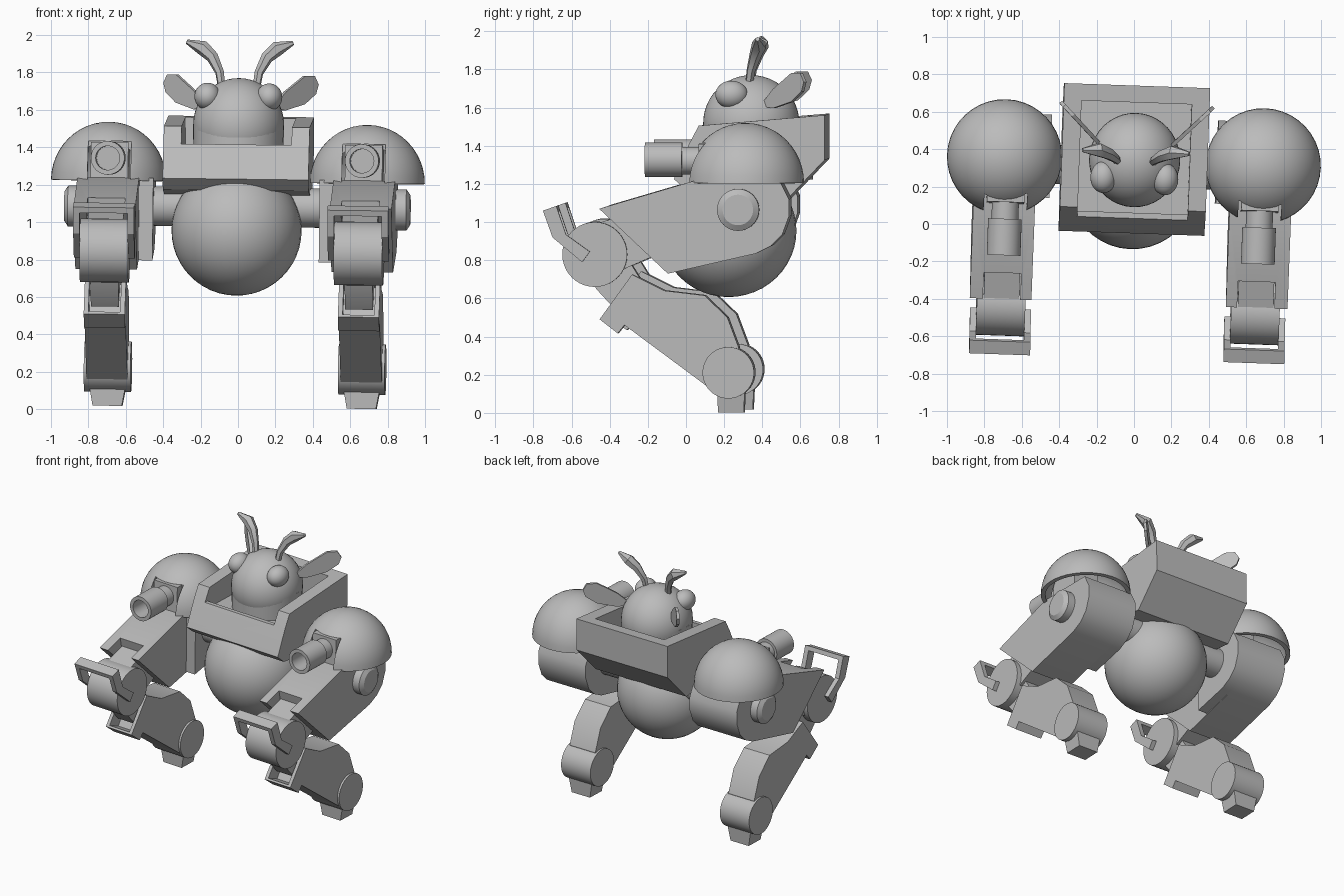
import bpy, bmesh, math
from mathutils import Matrix, Vector

cube = bpy.data.objects.get("Cube")
if cube:
    bpy.data.objects.remove(cube, do_unlink=True)

grey = bpy.data.materials.new("plain grey")
grey.use_nodes = True
grey.diffuse_color = (0.5, 0.5, 0.5, 1)
grey.node_tree.nodes["Principled BSDF"].inputs["Base Color"].default_value = (0.5, 0.5, 0.5, 1)

parts = []
LEG = (0, 0.024, 0.01)


def finish(name, bm, loc=(0, 0, 0)):
    bmesh.ops.recalc_face_normals(bm, faces=bm.faces)
    mesh = bpy.data.meshes.new(name)
    bm.to_mesh(mesh)
    bm.free()
    mesh.materials.append(grey)
    ob = bpy.data.objects.new(name, mesh)
    ob.location = loc
    bpy.context.collection.objects.link(ob)
    parts.append(ob)
    return ob


def prism(name, pts, x0, x1, loc=(0, 0, 0)):
    """Side profile in (y, z) extruded from x0 to x1."""
    bm = bmesh.new()
    face = bm.faces.new([bm.verts.new((x0, y, z)) for y, z in pts])
    new = bmesh.ops.extrude_face_region(bm, geom=[face])["geom"]
    bmesh.ops.translate(bm, vec=(x1 - x0, 0, 0), verts=[v for v in new if isinstance(v, bmesh.types.BMVert)])
    return finish(name, bm, loc)


def rod(name, a, b, r1, r2=None, loc=(0, 0, 0), sides=40):
    """Cylinder or cone between two points."""
    a, b = Vector(a), Vector(b)
    d = b - a
    m = Matrix.Translation((a + b) / 2) @ d.to_track_quat("Z", "Y").to_matrix().to_4x4()
    bm = bmesh.new()
    bmesh.ops.create_cone(bm, cap_ends=True, segments=sides, radius1=r1,
                          radius2=r1 if r2 is None else r2, depth=d.length, matrix=m)
    return finish(name, bm, loc)


def ball(name, centre, size, half=False, loc=(0, 0, 0)):
    bm = bmesh.new()
    bmesh.ops.create_uvsphere(bm, u_segments=40, v_segments=24, radius=1)
    if half:
        bmesh.ops.delete(bm, geom=[v for v in bm.verts if v.co.z < -0.01], context="VERTS")
    bmesh.ops.transform(bm, matrix=Matrix.Translation(centre) @ Matrix.Diagonal((*size, 1)), verts=bm.verts)
    return finish(name, bm, loc)


def select(obs):
    bpy.ops.object.select_all(action="DESELECT")
    for o in obs:
        o.select_set(True)
    bpy.context.view_layer.objects.active = obs[0]


def modify(ob, kind, **settings):
    mod = ob.modifiers.new("mod", kind)
    for k, v in settings.items():
        setattr(mod, k, v)
    select([ob])
    bpy.ops.object.modifier_apply(modifier=mod.name)


def cut(ob, cutter):
    cutter.hide_render = True
    bpy.context.view_layer.update()
    modify(ob, "BOOLEAN", object=cutter, operation="DIFFERENCE", solver="EXACT")
    parts.remove(cutter)
    bpy.data.objects.remove(cutter, do_unlink=True)


# Open cockpit tub, belly and head
tub = prism("cockpit_tub", [(-0.05, 1.23), (0.03, 1.415), (0.08, 1.51), (0.74, 1.565),
                            (0.74, 1.33), (0.53, 1.11), (0.02, 1.17)], -0.39, 0.39)
cut(tub, prism("tub_cutter", [(-0.2, 1.415), (0.06, 1.415), (0.06, 1.36), (0.65, 1.36),
                              (0.65, 1.8), (-0.2, 1.8)], -0.295, 0.295))
ball("belly", (0, 0.222, 0.955), (0.348, 0.357, 0.348))
ball("head", (0, 0.342, 1.52), (0.243, 0.252, 0.25))
rod("neck", (0, 0.342, 1.3), (0, 0.342, 1.52), 0.238, 0.244)

for s, side in ((1, "left"), (-1, "right")):
    # Eye, ear and antenna
    ball(side + "_eye", (s * 0.165, 0.245, 1.67), (0.07, 0.085, 0.073))
    bm = bmesh.new()
    leaf = [(0, 1.61), (0.1, 1.6), (0.24, 1.635), (0.32, 1.69), (0.338, 1.74),
            (0.31, 1.785), (0.24, 1.785), (0.1, 1.7)]
    bm.faces.new([bm.verts.new((s * (0.17 + t * 0.707), 0.4 + t * 0.707, z)) for t, z in leaf])
    modify(finish(side + "_ear", bm), "SOLIDIFY", thickness=0.02, offset=0)

    curve = bpy.data.curves.new(side + "_antenna", "CURVE")
    curve.dimensions = "3D"
    curve.bevel_depth = 1
    curve.bevel_resolution = 1
    curve.use_fill_caps = True
    path = [(0.09, 0.33, 1.7, 0.02), (0.105, 0.345, 1.8, 0.024), (0.145, 0.37, 1.88, 0.033),
            (0.2, 0.39, 1.93, 0.04), (0.285, 0.385, 1.962, 0.012)]
    spline = curve.splines.new("POLY")
    spline.points.add(len(path) - 1)
    for p, (x, y, z, r) in zip(spline.points, path):
        p.co = (s * x, y, z, 1)
        p.radius = r
    curve.materials.append(grey)
    antenna = bpy.data.objects.new(side + "_antenna", curve)
    bpy.context.collection.objects.link(antenna)
    select([antenna])
    bpy.ops.object.convert(target="MESH")
    parts.append(bpy.context.view_layer.objects.active)

    # Leg helpers: distances are measured outward from the leg centre
    def X(d):
        return s * (0.68 + d)

    def plate(name, pts, d0, d1):
        return prism(f"{side}_{name}", pts, X(d0), X(d1), LEG)

    def drum(name, y, z, d0, d1, r, r2=None):
        return rod(f"{side}_{name}", (X(d0), y, z), (X(d1), y, z), r, r2, LEG)

    # Thigh, with a slot at its front end, and hip joint
    hip = [(0.1, 1.22), (0.5, 1.21), (0.545, 1.12), (0.545, 1.03), (0.51, 0.935), (0.45, 0.875), (0.37, 0.835)]
    thigh = plate("thigh", [(-0.45, 1.07), (0.06, 1.22)] + hip[1:] + [(-0.09, 0.73)], -0.16, 0.17)
    cut(thigh, plate("thigh_cutter", [(-0.6, 0.6), (-0.6, 1.3), (-0.35, 1.3), (-0.2, 0.6)], -0.1, 0.1))
    plate("hip_plate", hip + [(0.1, 0.78)], -0.235, -0.15)
    drum("hip_axle", 0.28, 1.07, -0.45, -0.2, 0.105)
    drum("hip_cap", 0.28, 1.065, 0.15, 0.225, 0.11)
    drum("hip_cap_end", 0.28, 1.065, 0.225, 0.245, 0.11, 0.08)

    # Knee drum, arm and strut
    drum("knee", -0.475, 0.83, -0.13, 0.13, 0.17)
    plate("knee_arm", [(-0.47, 0.99), (-0.25, 1.06), (-0.1, 0.85), (-0.4, 0.72)], -0.095, 0.095)
    plate("knee_strut", [(-0.5, 0.72), (-0.47, 0.65), (-0.36, 0.53), (-0.2, 0.64), (-0.33, 0.85)], -0.075, 0.075)

    # Knee guard hoop
    guard = [(-0.745, 1.06), (-0.675, 1.085), (-0.625, 0.935), (-0.5, 0.845), (-0.54, 0.79), (-0.695, 0.92)]
    for label, a, b in (("inner", -0.163, -0.128), ("outer", 0.128, 0.163)):
        plate(f"guard_{label}_arm", guard, a, b)
    plate("guard_bar", guard[:2] + [(-0.665, 1.055), (-0.735, 1.03)], -0.163, 0.163)

    # Shin with a socket for the strut
    shin = plate("shin", [(-0.45, 0.49), (-0.28, 0.725), (-0.11, 0.64), (0.1, 0.615), (0.22, 0.5),
                          (0.28, 0.34), (0.25, 0.15), (0.125, 0.13), (-0.32, 0.46), (-0.355, 0.416)], -0.11, 0.11)
    cut(shin, plate("shin_cutter", [(-0.53, 0.54), (-0.36, 0.77), (-0.22, 0.65), (-0.34, 0.46)], -0.085, 0.085))

    # Ankle drum and tapered foot
    drum("ankle", 0.225, 0.21, -0.125, 0.125, 0.135)
    foot = plate("foot", [(0.165, 0.12), (0.17, 0.0), (0.305, 0.0), (0.31, 0.12)], -0.1, 0.1)
    for v in foot.data.vertices:
        if v.co.z < 0.01:
            v.co.x = X(0) + (v.co.x - X(0)) * 0.78

    # Shoulder dome shell, notched for the gun
    dome = ball(side + "_shoulder_dome", (X(0.012), 0.311, 1.205), (0.308, 0.308, 0.313), True, LEG)
    modify(dome, "SOLIDIFY", thickness=0.03, offset=-1)
    cut(dome, plate("dome_cutter", [(-0.1, 1.1), (-0.1, 1.415), (0.12, 1.415), (0.12, 1.1)], -0.115, 0.115))
    plate("gun_housing", [(0.06, 1.15), (0.07, 1.41), (0.3, 1.41), (0.3, 1.15)], -0.1, 0.1)

    # Gun barrel
    barrel = rod(side + "_gun_barrel", (X(0), -0.215, 1.325), (X(0), -0.02, 1.325), 0.09, loc=LEG)
    cut(barrel, rod("bore_cutter", (X(0), -0.3, 1.325), (X(0), -0.06, 1.325), 0.064, loc=LEG))
    rod(side + "_gun_neck", (X(0), -0.03, 1.32), (X(0), 0.15, 1.32), 0.072, loc=LEG)

# Slight turn and lean of the whole figure
pivot = Matrix.Translation((0, 0.34, 1.25))
pose = pivot @ Matrix.Rotation(math.radians(-2), 4, "Z") @ Matrix.Rotation(math.radians(0.7), 4, "Y") @ pivot.inverted()
for o in parts:
    o.matrix_world = pose @ o.matrix_basis
select(parts)
bpy.ops.object.shade_smooth_by_angle(angle=math.radians(28))
